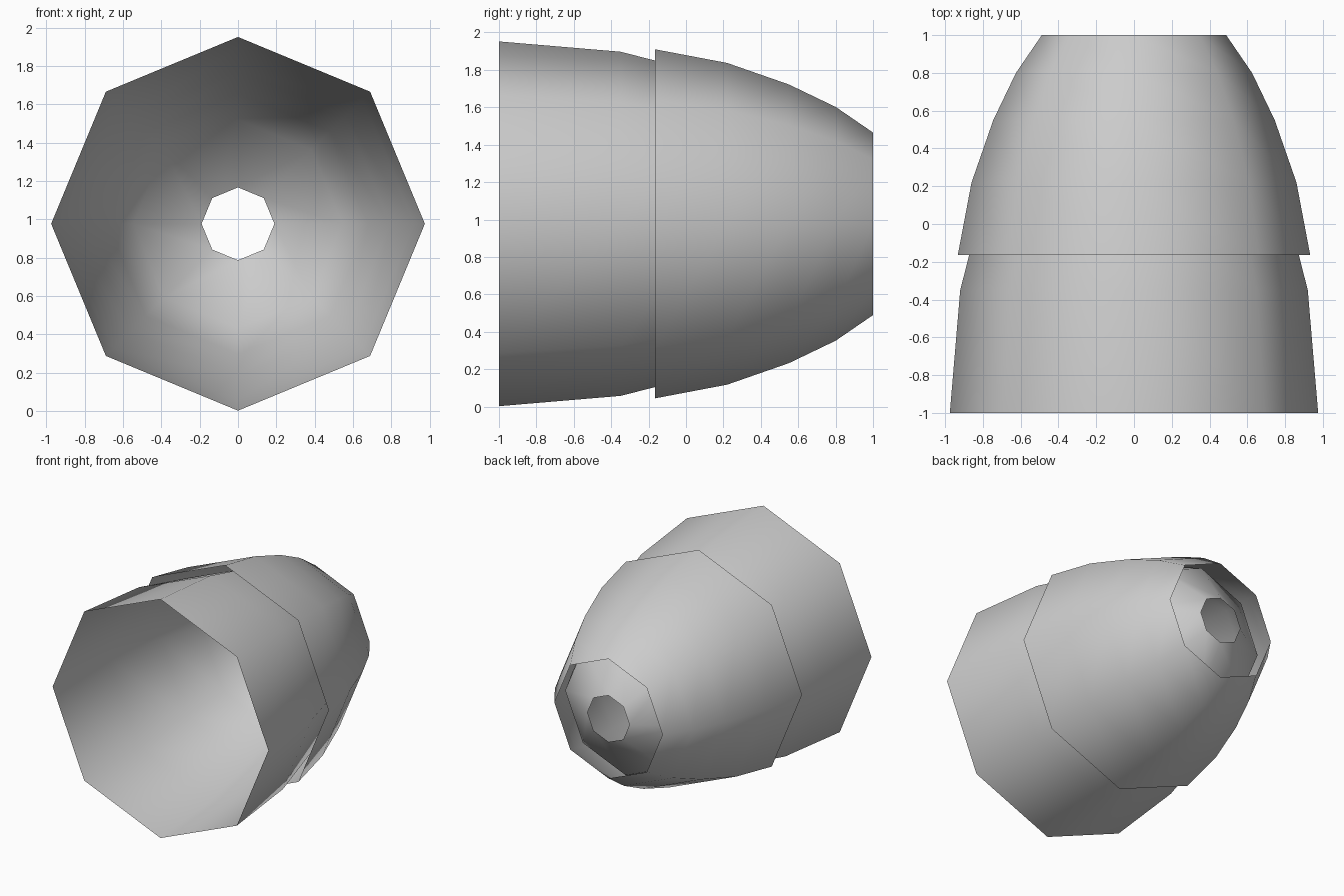
import bpy
import math

if "Cube" in bpy.data.objects:
    bpy.data.objects.remove(bpy.data.objects["Cube"])

SIDES = 8
CENTRE_Z = 0.977


def open_shell(name, profile):
    """Octagonal open tube around the y axis from (y, radius) pairs."""
    verts = [(r * math.cos(2 * math.pi * i / SIDES), y,
              CENTRE_Z + r * math.sin(2 * math.pi * i / SIDES))
             for y, r in profile for i in range(SIDES)]
    faces = []
    for k in range(len(profile) - 1):
        for i in range(SIDES):
            j = (i + 1) % SIDES
            a, b = k * SIDES, (k + 1) * SIDES
            faces.append((a + i, b + i, b + j, a + j))
    mesh = bpy.data.meshes.new(name)
    mesh.from_pydata(verts, [], faces)
    mesh.shade_smooth()
    obj = bpy.data.objects.new(name, mesh)
    bpy.context.collection.objects.link(obj)
    return obj


# Long inner bell, narrowing to the small rear hole
open_shell("inner_bell", [(-1, 0.975), (-0.35, 0.92), (0.14, 0.795),
                          (0.5, 0.68), (0.78, 0.545), (1, 0.19)])

# Wider sleeve over the rear half, open at both ends
open_shell("outer_sleeve", [(-0.165, 0.933), (0.22, 0.86), (0.55, 0.745),
                            (0.8, 0.625), (1, 0.488)])
